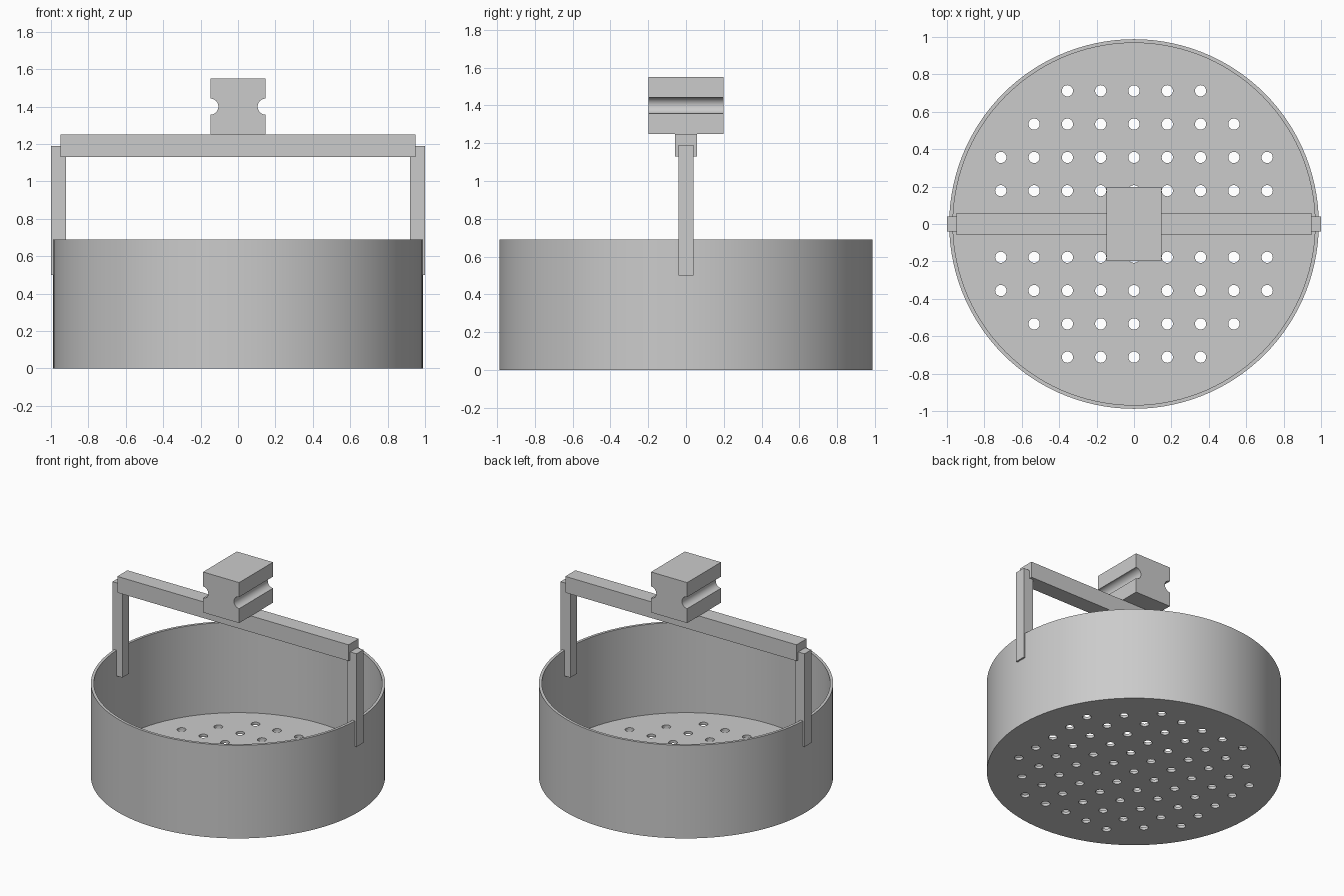
import bpy, bmesh, math
from mathutils import Matrix, Vector

if "Cube" in bpy.data.objects:
    bpy.data.objects.remove(bpy.data.objects["Cube"])

grey = bpy.data.materials.new("light_grey")
COLOUR = (0.6, 0.6, 0.6, 1)
grey.diffuse_color = COLOUR
grey.use_nodes = True
grey.node_tree.nodes["Principled BSDF"].inputs["Base Color"].default_value = COLOUR


def add_object(name, bm):
    bmesh.ops.recalc_face_normals(bm, faces=bm.faces)
    mesh = bpy.data.meshes.new(name)
    bm.to_mesh(mesh)
    bm.free()
    mesh.materials.append(grey)
    obj = bpy.data.objects.new(name, mesh)
    bpy.context.collection.objects.link(obj)
    return obj


def select(obj):
    bpy.ops.object.select_all(action="DESELECT")
    obj.select_set(True)
    bpy.context.view_layer.objects.active = obj


def smooth(obj):
    select(obj)
    bpy.ops.object.shade_smooth_by_angle(angle=math.radians(30))


def box(name, low, high):
    low, high = Vector(low), Vector(high)
    bm = bmesh.new()
    bmesh.ops.create_cube(bm, size=1)
    bmesh.ops.scale(bm, vec=high - low, verts=bm.verts)
    bmesh.ops.translate(bm, vec=(low + high) / 2, verts=bm.verts)
    return add_object(name, bm)


# Round basket: rings joined from the floor centre up and over the rim
OUTER, INNER, HEIGHT, FLOOR, SIDES = 0.988, 0.968, 0.69, 0.02, 120
bm = bmesh.new()
rings = []
for r, z in [(OUTER, 0), (OUTER, HEIGHT), (INNER, HEIGHT), (INNER, FLOOR)]:
    rings.append(bmesh.ops.create_circle(
        bm, segments=SIDES, radius=r, matrix=Matrix.Translation((0, 0, z)))["verts"])
for a, b in zip(rings, rings[1:]):
    for i in range(SIDES):
        j = (i + 1) % SIDES
        bm.faces.new((a[i], a[j], b[j], b[i]))
bm.faces.new(rings[0])
bm.faces.new(rings[-1])
basket = add_object("basket", bm)

# Drain holes on a square grid, kept inside a circle
PITCH = 0.178
bm = bmesh.new()
for i in range(-4, 5):
    for j in range(-4, 5):
        if math.hypot(i, j) < 4.6:
            bmesh.ops.create_cone(
                bm, cap_ends=True, segments=24, radius1=0.03, radius2=0.03, depth=0.2,
                matrix=Matrix.Translation((i * PITCH, j * PITCH, 0)))
cutter = add_object("hole_cutter", bm)
cutter.hide_render = True
holes = basket.modifiers.new("holes", "BOOLEAN")
holes.operation = "DIFFERENCE"
holes.solver = "EXACT"
holes.object = cutter
select(basket)
bpy.ops.object.modifier_apply(modifier=holes.name)
bpy.data.objects.remove(cutter)
smooth(basket)

# Handle posts and crossbar
box("left_post", (0.92, -0.04, 0.5), (1, 0.04, 1.19))
box("right_post", (-1, -0.04, 0.5), (-0.92, 0.04, 1.19))
box("crossbar", (-0.948, -0.059, 1.13), (0.948, 0.059, 1.25))

# Grip block: half outline with a round groove, mirrored and extruded
HALF_X, HALF_Y, GROOVE, MID, STEPS = 0.148, 0.198, 0.043, 1.4, 16
half = [(HALF_X, 1.25)]
for k in range(STEPS + 1):
    t = math.pi * k / STEPS
    half.append((HALF_X - GROOVE * math.sin(t), MID - GROOVE * math.cos(t)))
half.append((HALF_X, 1.55))
outline = half + [(-x, z) for x, z in reversed(half)]
bm = bmesh.new()
face = bm.faces.new([bm.verts.new((x, -HALF_Y, z)) for x, z in outline])
new = bmesh.ops.extrude_face_region(bm, geom=[face])["geom"]
bmesh.ops.translate(bm, vec=(0, 2 * HALF_Y, 0),
                    verts=[v for v in new if isinstance(v, bmesh.types.BMVert)])
smooth(add_object("grip_block", bm))
